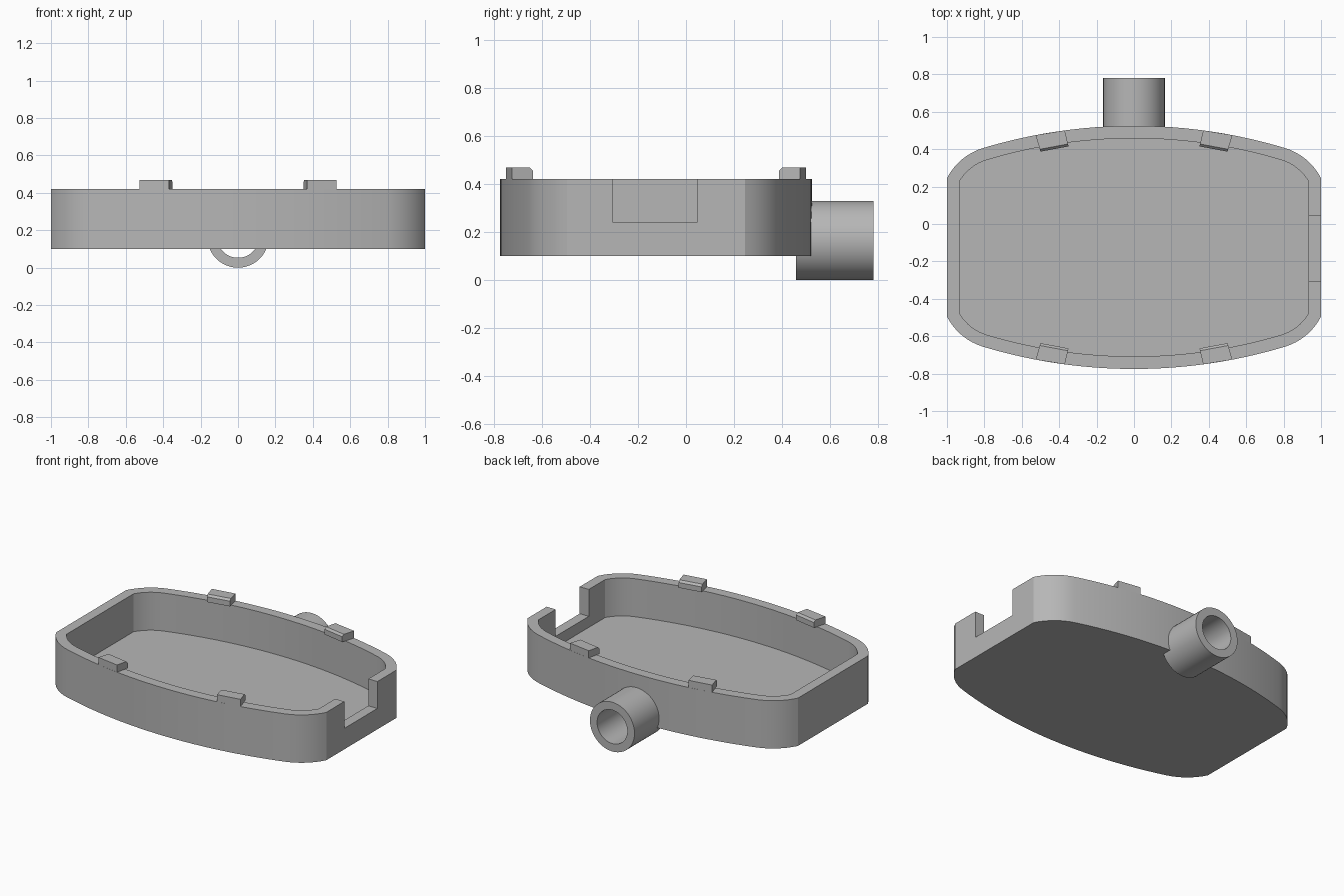
import bpy, bmesh
from math import sin, cos, asin, acos, pi, radians
from mathutils import Vector

if "Cube" in bpy.data.objects:
    bpy.data.objects.remove(bpy.data.objects["Cube"])

MID_Y = -0.125                      # middle of the tray in y
BOTTOM, FLOOR, RIM, CLIP_TOP = 0.10, 0.166, 0.42, 0.468
WALL = 0.067
BIG_R, CORNER_R = 2.8, 0.32         # long bowed sides and corner arcs
BIG_Y = 0.65 - BIG_R                # bow centre, relative to MID_Y

grey = bpy.data.materials.new("plain grey")
grey.use_nodes = True
colour = (0.47, 0.47, 0.47, 1)
grey.diffuse_color = colour
grey.node_tree.nodes["Principled BSDF"].inputs["Base Color"].default_value = colour


def add_object(name, bm, smooth=True):
    bmesh.ops.recalc_face_normals(bm, faces=bm.faces)
    mesh = bpy.data.meshes.new(name)
    bm.to_mesh(mesh)
    bm.free()
    mesh.materials.append(grey)
    obj = bpy.data.objects.new(name, mesh)
    bpy.context.collection.objects.link(obj)
    if smooth:
        activate(obj)
        bpy.ops.object.shade_smooth_by_angle(angle=radians(20))
    return obj


def activate(obj):
    bpy.ops.object.select_all(action="DESELECT")
    obj.select_set(True)
    bpy.context.view_layer.objects.active = obj


def ring(bm, points, z):
    return [bm.verts.new((x, y, z)) for x, y in points]


def bridge(bm, a, b):
    n = len(a)
    for i in range(n):
        j = (i + 1) % n
        bm.faces.new((a[i], a[j], b[j], b[i]))


def outline(inset):
    """Bowed rectangle: a wide arc on each long side and tighter corner arcs."""
    big, small = BIG_R - inset, CORNER_R - inset
    join = asin(0.807 / BIG_R)
    cx = (BIG_R - CORNER_R) * sin(join)
    cy = BIG_Y + (BIG_R - CORNER_R) * cos(join)
    start = acos((1 - inset - cx) / small)
    end = pi / 2 - join
    quarter = []
    for i in range(8):
        a = start + (end - start) * i / 8
        quarter.append((cx + small * cos(a), cy + small * sin(a)))
    for i in range(13):
        a = join * (1 - i / 12)
        quarter.append((big * sin(a), BIG_Y + big * cos(a)))
    half = quarter + [(-x, y) for x, y in quarter[-2::-1]]
    return [(x, MID_Y + y) for x, y in half + [(-x, -y) for x, y in half]]


# Open tray with a flat floor
bm = bmesh.new()
outer, inner = outline(0), outline(WALL)
loops = [ring(bm, outer, BOTTOM), ring(bm, outer, RIM),
         ring(bm, inner, RIM), ring(bm, inner, FLOOR)]
for a, b in zip(loops, loops[1:]):
    bridge(bm, a, b)
bm.faces.new(loops[0])
bm.faces.new(loops[-1])
tray = add_object("tray", bm, smooth=False)

# Notch through one end wall
bm = bmesh.new()
bmesh.ops.create_cube(bm, size=1)
bmesh.ops.scale(bm, vec=(0.24, 0.35, 0.36), verts=bm.verts)
bmesh.ops.translate(bm, vec=(1.0, -0.13, 0.24 + 0.18), verts=bm.verts)
cutter = add_object("notch_cutter", bm, smooth=False)
cutter.hide_render = True
activate(tray)
cut = tray.modifiers.new("notch", "BOOLEAN")
cut.operation, cut.solver, cut.object = "DIFFERENCE", "EXACT", cutter
bpy.ops.object.modifier_apply(modifier=cut.name)
bpy.data.objects.remove(cutter)
activate(tray)
bpy.ops.object.shade_smooth_by_angle(angle=radians(20))

# Four clips on the rim, flush outside and overhanging inside
def add_clip(name, sx, sy):
    bm = bmesh.new()
    bow = [(x, BIG_Y + (BIG_R ** 2 - x * x) ** 0.5) for x in (0.37, 0.526)]
    plan = bow + [(0.5, 0.512), (0.35, 0.54)]
    plan = [(sx * x, MID_Y + sy * y) for x, y in plan]
    low, high = ring(bm, plan, RIM), ring(bm, plan, CLIP_TOP)
    bridge(bm, low, high)
    bm.faces.new(low)
    bm.faces.new(high)
    lip = bm.edges.get((high[2], high[3]))
    bmesh.ops.bevel(bm, geom=[lip], offset=0.013, segments=1, affect="EDGES")
    add_object(name, bm, smooth=False)


for sy, end in ((-1, "front"), (1, "back")):
    for sx, side in ((1, "left"), (-1, "right")):
        add_clip(f"clip_{end}_{side}", sx, sy)

# Hollow spout at the back
bm = bmesh.new()
SIDES, TUBE_R, BORE_R = 48, 0.165, 0.112
loops = []
for r, y in ((TUBE_R, 0.459), (TUBE_R, 0.78), (BORE_R, 0.78), (BORE_R, 0.459)):
    angles = [2 * pi * i / SIDES for i in range(SIDES)]
    loops.append([bm.verts.new(Vector((r * cos(a), y, TUBE_R + r * sin(a))))
                  for a in angles])
for a, b in zip(loops, loops[1:] + loops[:1]):
    bridge(bm, a, b)
add_object("spout", bm)
